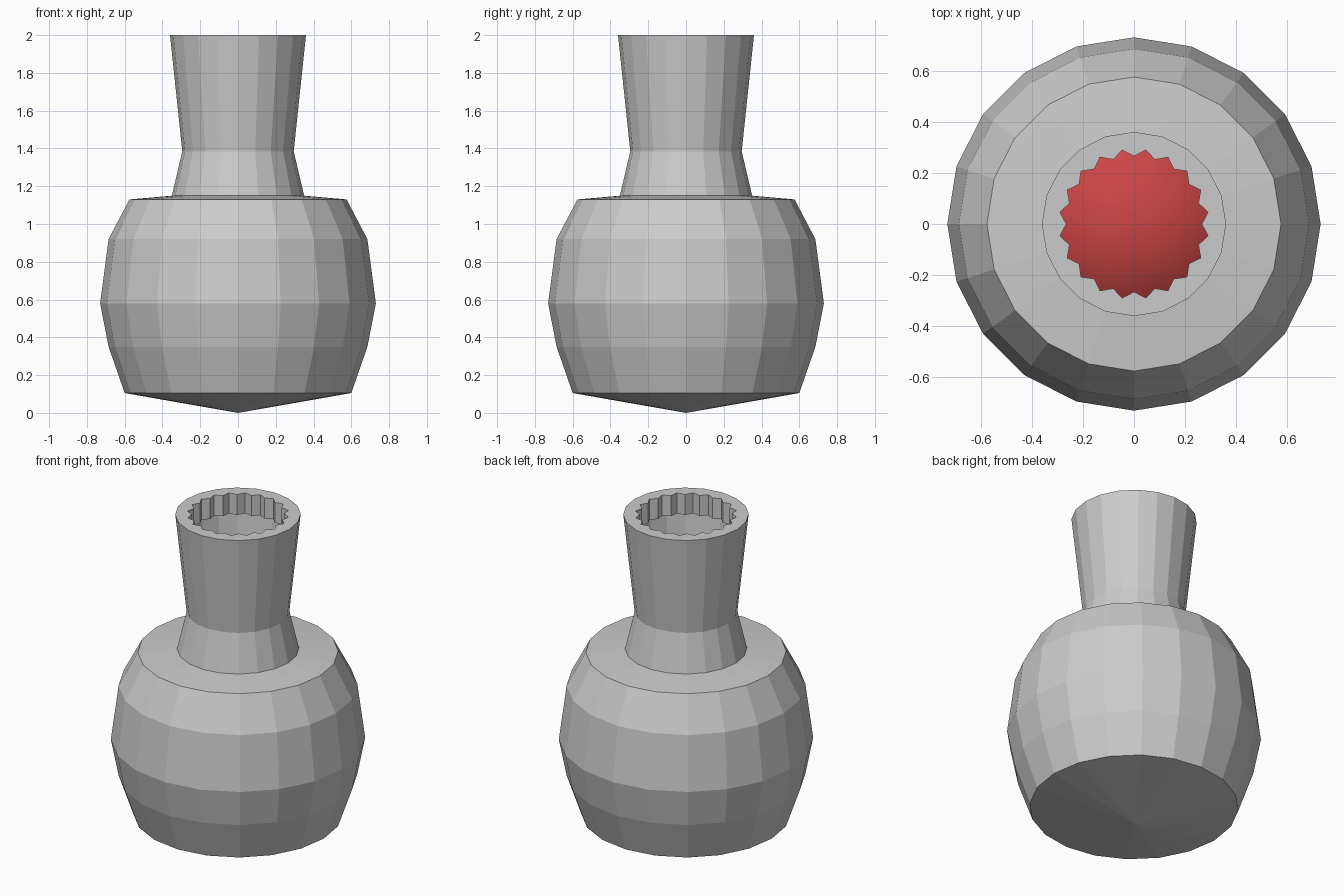
import bpy, bmesh
from math import cos, sin, pi

if "Cube" in bpy.data.objects:
    bpy.data.objects.remove(bpy.data.objects["Cube"])

N = 20
# outer silhouette (radius, height), base upwards
PROFILE = [(0.60, 0.105), (0.685, 0.35), (0.73, 0.58), (0.685, 0.92),
           (0.575, 1.13), (0.35, 1.15), (0.295, 1.385), (0.36, 2.0)]


def ring(bm, radii, z):
    n = N * len(radii)
    return [bm.verts.new((radii[i % len(radii)] * cos(2 * pi * i / n),
                          radii[i % len(radii)] * sin(2 * pi * i / n), z))
            for i in range(n)]


def bridge(bm, a, b):
    n = len(a)
    for i in range(n):
        j = (i + 1) % n
        bm.faces.new((a[i], a[j], b[j], b[i]))


# Bottle shell with shallow pointed base
bm = bmesh.new()
rings = [ring(bm, [r], z) for r, z in PROFILE]
for a, b in zip(rings, rings[1:]):
    bridge(bm, a, b)
tip = bm.verts.new((0, 0, 0))
for i in range(N):
    bm.faces.new((tip, rings[0][(i + 1) % N], rings[0][i]))

# Rim with a toothed mouth and a short toothed wall going down inside
mouth = ring(bm, [0.265, 0.293], 2.0)
lip = ring(bm, [0.265, 0.293], 1.87)
top = rings[-1]
for i in range(N):
    j = (i + 1) % N
    bm.faces.new((top[i], top[j], mouth[2 * j], mouth[2 * i + 1], mouth[2 * i]))
bridge(bm, mouth, lip)

mesh = bpy.data.meshes.new("bottle")
bm.to_mesh(mesh)
bm.free()
bottle = bpy.data.objects.new("bottle", mesh)
bpy.context.collection.objects.link(bottle)

# Red round liquid inside the body
bpy.ops.mesh.primitive_uv_sphere_add(segments=32, ring_count=16, radius=0.52,
                                     location=(0, 0, 0.58))
liquid = bpy.context.object
liquid.name = "liquid"
bpy.ops.object.shade_smooth()
red = bpy.data.materials.new("red_liquid")
red.diffuse_color = (0.6, 0.06, 0.06, 1)
red.use_nodes = True
red.node_tree.nodes["Principled BSDF"].inputs["Base Color"].default_value = red.diffuse_color
liquid.data.materials.append(red)
